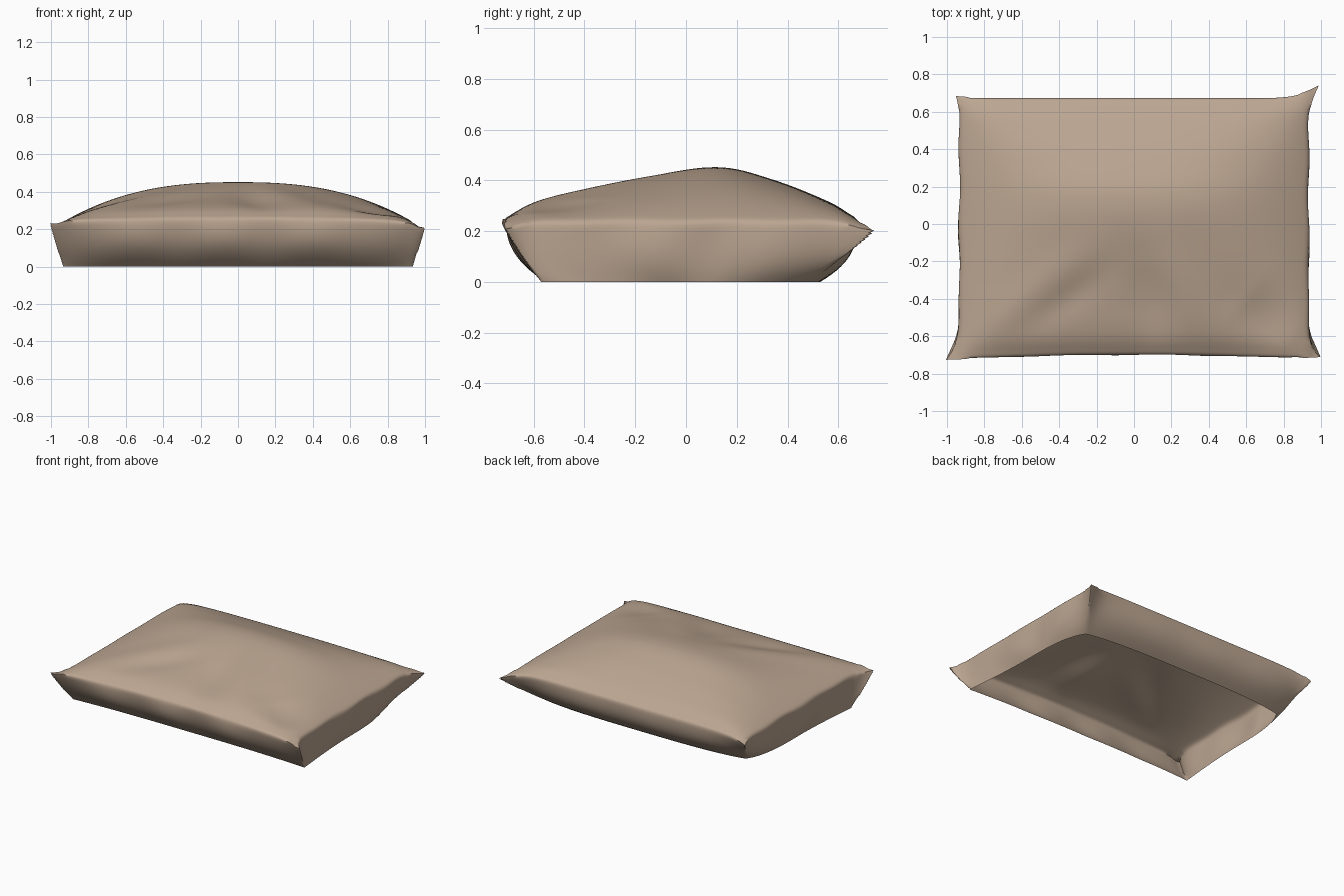
import bpy, bmesh, math

if "Cube" in bpy.data.objects:
    bpy.data.objects.remove(bpy.data.objects["Cube"])

SEAM = 0.74   # grid radius at which the top turns into the side wall
N = 130

# height profile of the crown from front to back (y, share of full height)
CROWN = [(-0.72, 0.1), (-0.69, 0.22), (-0.64, 0.36), (-0.55, 0.48), (-0.4, 0.6), (-0.2, 0.78), (0, 0.95),
         (0.1, 1), (0.2, 0.97), (0.4, 0.71), (0.5, 0.54), (0.6, 0.36), (0.64, 0.26), (0.68, 0.08)]
# how far each pinched corner sticks out: (x sign, y sign) -> dx, dy, dz, sharpness
EARS = {(-1, -1): (-0.07, 0.0, 0.01, 9), (1, -1): (0.065, 0.015, -0.015, 12),
        (1, 1): (0.055, 0.07, -0.02, 14), (-1, 1): (-0.02, 0.01, -0.02, 9)}


def lerp(table, t):
    if t <= table[0][0]:
        return table[0][1]
    for (a, p), (b, q) in zip(table, table[1:]):
        if t <= b:
            return p + (q - p) * (t - a) / (b - a)
    return table[-1][1]


def smooth_crown(y):
    return sum(lerp(CROWN, y + d) for d in (-0.05, -0.025, 0, 0.025, 0.05)) / 5


def fold(x, y, ax, ay, bx, by, width):
    """Soft ridge along the segment a-b."""
    dx, dy = bx - ax, by - ay
    t = ((x - ax) * dx + (y - ay) * dy) / (dx * dx + dy * dy)
    c = min(1, max(0, t))
    d = math.hypot(x - ax - c * dx, y - ay - c * dy)
    return math.exp(-(d / width) ** 2) * math.sin(math.pi * (0.1 + 0.8 * c))


# creases: start, end, width, height
FOLDS = [(-0.85, -0.62, -0.2, -0.1, 0.1, 0.014), (-0.55, -0.55, -0.15, -0.25, 0.08, -0.012),
         (0.14, -0.66, 0.04, -0.2, 0.1, -0.018), (0.4, -0.6, 0.15, -0.1, 0.1, 0.012),
         (0.85, -0.6, 0.6, -0.4, 0.15, -0.03)]


def round_off(u, v):
    """Crowd the grid lines toward the edges."""
    return tuple(math.sin(c * math.pi / 2) * 0.5 + c * 0.5 for c in (u, v))


def seam_point(u, v):
    """Plan position inside the pinched outline, u and v from -1 to 1."""
    dx, dy, dz, sharp = EARS[(1 if u >= 0 else -1, 1 if v >= 0 else -1)]
    k = (abs(u) * abs(v)) ** sharp
    x = 0.935 * u + dx * k
    y = (0.675 if v > 0 else 0.70) * v + dy * k
    if v < 0:
        y -= 0.027 * abs(v) ** 3 * u * u
    x += 0.004 * abs(u) ** 8 * math.sin(11 * v + 2 * u)
    return x, y, dz * k


def top_height(x, y, u, v, dz):
    f = max(0.04, (1 - min(1, abs(x / 0.98)) ** 2.5))
    g = max(0.04, smooth_crown(y))
    p = 1.9
    h = (f ** -p + g ** -p - 1) ** (-1 / p)
    wave = sum(s[5] * fold(x, y, *s[:5]) for s in FOLDS)
    return 0.213 + dz + 0.242 * h + wave * (1 - max(abs(u), abs(v)) ** 6)


def pillow_point(a, b):
    r = max(abs(a), abs(b))
    if r <= SEAM:
        u, v = round_off(a / SEAM, b / SEAM)
        x, y, dz = seam_point(u, v)
        return x, y, top_height(x, y, u, v, dz)
    # side wall: steep at first, then rolling under to the open underside
    w = (r - SEAM) / (1 - SEAM)
    u, v = round_off(a / r, b / r)
    x, y, dz = seam_point(u, v)
    z = top_height(x, y, u, v, dz)
    # underside opening with drawn-in corners, more so at the back
    cut = abs(u * v) ** 3
    hx = (0.9 + 0.045 * max(0, -v) ** 2) * u * (1 - (0.09 if v > 0 else 0.01) * cut)
    hy = (0.53 if v > 0 else 0.55) * v * (1 - (0.09 if v > 0 else -0.04) * cut)
    side = abs(a) >= abs(b)
    corner = abs(u * v) ** 5
    power = 3.2 if side else 3 if v > 0 else 2.6
    t = w ** power * (1 - corner) + w ** 1.1 * corner
    pucker = 0.008 * math.sin(math.pi * w) * math.sin(12 * u - 9 * v) * (1 - (u * v) ** 2)
    pucker *= 1 if v < 0.3 else 0.2
    x += (hx - x) * t + (pucker * math.copysign(1, u) if side else 0)
    y += (hy - y) * t + (0 if side else pucker * math.copysign(1, v))
    # ease the descent so the wall rolls under in a round curve
    return x, y, z * (1 - w)


# cushion shell, open underneath
bm = bmesh.new()
bmesh.ops.create_grid(bm, x_segments=N, y_segments=N, size=1)
for vert in bm.verts:
    vert.co = pillow_point(vert.co.x, vert.co.y)
# soften the rim so the top rolls into the sides, keeping the corner tips
rim = [vt for vt in bm.verts if not vt.is_boundary
       and not (abs(vt.co.x) > 0.9 and abs(vt.co.y) > 0.63)]
for _ in range(6):
    bmesh.ops.smooth_vert(bm, verts=rim, factor=0.5, use_axis_x=True, use_axis_y=True, use_axis_z=True)
mesh = bpy.data.meshes.new("pillow")
bm.to_mesh(mesh)
bm.free()
pillow = bpy.data.objects.new("pillow", mesh)
bpy.context.collection.objects.link(pillow)

cloth = bpy.data.materials.new("tan cloth")
cloth.diffuse_color = (0.50, 0.38, 0.285, 1)
cloth.use_nodes = True
cloth.node_tree.nodes["Principled BSDF"].inputs["Base Color"].default_value = cloth.diffuse_color
mesh.materials.append(cloth)

bpy.context.view_layer.objects.active = pillow
pillow.select_set(True)
bpy.ops.object.shade_smooth_by_angle(angle=math.radians(60))
